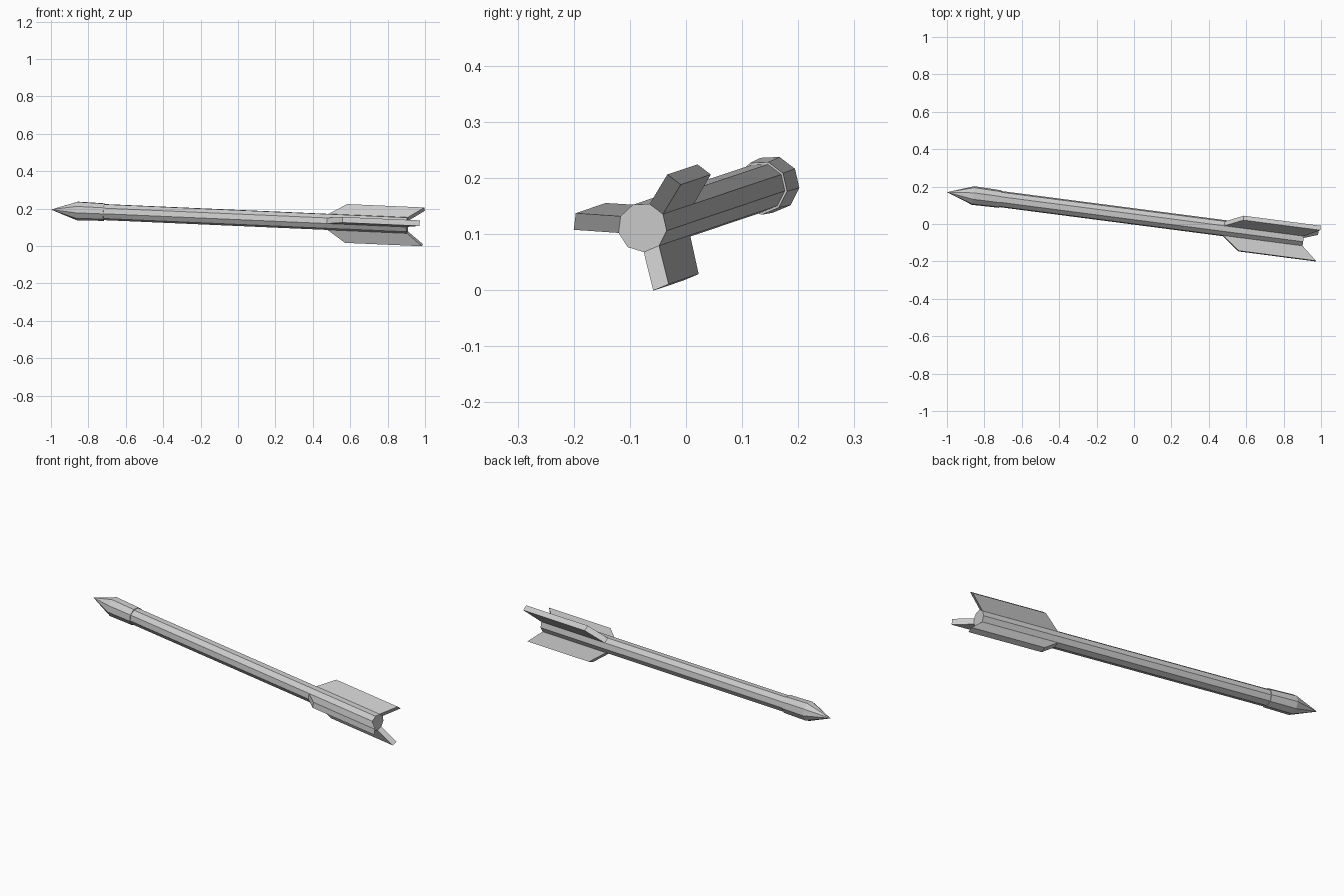
import bpy, bmesh, math
from mathutils import Vector

if "Cube" in bpy.data.objects:
    bpy.data.objects.remove(bpy.data.objects["Cube"])

SIDES = 9
PHASE = math.radians(-7)
TIP = Vector((-1, 0.17, 0.195))
SLOPE = Vector((1, -0.13, -0.0437))      # axis step per unit of x
AXIS = SLOPE.normalized()
U = (Vector((0, 1, 0)) - AXIS * AXIS.y).normalized()
V = AXIS.cross(U)
if V.z < 0:
    V = -V


def point(x, a, b):
    """Axis point at x, moved a sideways and b upward across the axis."""
    return TIP + SLOPE * (x + 1) + U * a + V * b


def finish(name, bm):
    bmesh.ops.recalc_face_normals(bm, faces=bm.faces)
    mesh = bpy.data.meshes.new(name)
    bm.to_mesh(mesh)
    bm.free()
    bpy.context.collection.objects.link(bpy.data.objects.new(name, mesh))


def lathe(name, profile):
    """Loft nine-sided rings along the tilted axis; radius 0 is a point."""
    bm = bmesh.new()
    rings = []
    for x, r in profile:
        n = SIDES if r else 1
        rings.append([bm.verts.new(point(x, r * math.cos(PHASE + i * math.tau / SIDES),
                                         r * math.sin(PHASE + i * math.tau / SIDES)))
                      for i in range(n)])
    for p, q in zip(rings, rings[1:]):
        for i in range(SIDES):
            j = (i + 1) % SIDES
            if len(p) == 1:
                bm.faces.new((p[0], q[i], q[j]))
            else:
                bm.faces.new((p[i], p[j], q[j], q[i]))
    for ring in (rings[0], rings[-1]):
        if len(ring) > 1:
            bm.faces.new(ring)
    finish(name, bm)


def fin(name, angle):
    """Swept slab standing on one side of the shaft."""
    c, s = math.cos(angle), math.sin(angle)
    outline = [(0.48, 0.0413), (0.573, 0.112), (0.985, 0.112), (0.905, 0.0413)]
    bm = bmesh.new()
    a, b = [[bm.verts.new(point(x, r * c - w * s, r * s + w * c)) for x, r in outline]
            for w in (-0.015, 0.015)]
    bm.faces.new(a)
    bm.faces.new(b)
    for i in range(3):
        bm.faces.new((a[i], a[i + 1], b[i + 1], b[i]))
    finish(name, bm)


# Pointed head with a small lip behind it
lathe("arrow_head", [(-1, 0), (-0.86, 0.051), (-0.715, 0.048)])

# Shaft
lathe("shaft", [(-0.73, 0.044), (0.905, 0.044)])

# Three fins, each on every third side of the shaft
for k in range(3):
    fin(f"fin_{k + 1}", math.radians(-67 + 120 * k))
